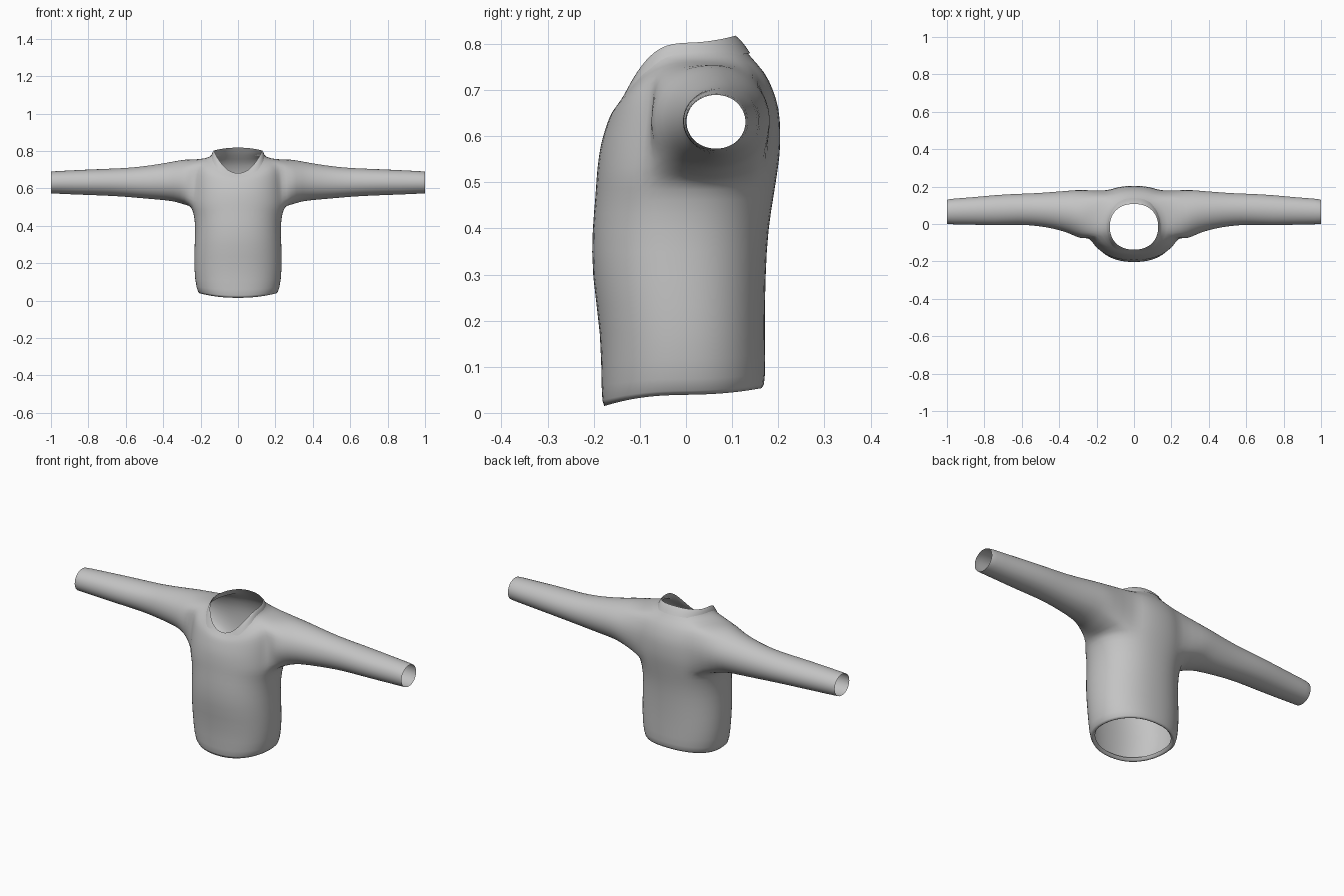
import bpy, bmesh, math

if "Cube" in bpy.data.objects:
    bpy.data.objects.remove(bpy.data.objects["Cube"])

grey = bpy.data.materials.new("grey_cloth")
grey.diffuse_color = (0.55, 0.55, 0.55, 1)
grey.use_nodes = True
grey.node_tree.nodes["Principled BSDF"].inputs["Base Color"].default_value = grey.diffuse_color
N = 32  # columns around the body


def spow(v, p):
    return math.copysign(abs(v) ** p, v)


def body_ring(bm, hw, yf, yb, zf, zs, zb):
    """Oval ring whose height differs at the front, sides and back."""
    cy, ry = (yf + yb) / 2, (yb - yf) / 2
    ring = []
    for j in range(N):
        a = 2 * math.pi * j / N
        c, s = math.cos(a), math.sin(a)
        z = zs + ((zb if s > 0 else zf) - zs) * s * s
        ring.append(bm.verts.new((hw * spow(c, 0.9), cy + ry * spow(s, 0.9), z)))
    return ring


def skin(bm, r0, r1, skip=()):
    n = len(r0)
    for j in range(n):
        if j not in skip:
            k = (j + 1) % n
            bm.faces.new((r0[j], r0[k], r1[k], r1[j]))


def finish(bm, name):
    bmesh.ops.recalc_face_normals(bm, faces=bm.faces)
    me = bpy.data.meshes.new(name)
    bm.to_mesh(me)
    bm.free()
    me.materials.append(grey)
    ob = bpy.data.objects.new(name, me)
    bpy.context.collection.objects.link(ob)
    for p in me.polygons:
        p.use_smooth = True
    sub = ob.modifiers.new("smooth", "SUBSURF")
    sub.levels = sub.render_levels = 1
    return ob


# Body rings from the folded hem to the neck: half width, front y, back y, z front/side/back
RINGS = [
    (.190, -.165, .150, .030, .055, .065),
    (.205, -.180, .167, .003, .030, .046),
    (.224, -.185, .174, .045, .060, .075),
    (.237, -.184, .171, .17, .17, .17),
    (.233, -.206, .173, .30, .30, .30),
    (.228, -.204, .179, .40, .40, .40),
    (.238, -.197, .191, .47, .465, .47),
    (.252, -.195, .197, .51, .505, .51),
    (.252, -.191, .205, .55, .56, .56),
    (.250, -.185, .206, .585, .61, .61),
    (.248, -.176, .203, .615, .66, .66),
    (.240, -.167, .190, .64, .715, .70),
    (.215, -.159, .172, .655, .755, .74),
    (.142, -.150, .138, .665, .765, .773),
    (.130, -.138, .108, .680, .802, .818),
]
ROW0, ROW1 = 7, 12          # armhole rows
COL0, COL1 = -2, 5          # armhole columns on the +x side

bm = bmesh.new()
rings = [body_ring(bm, *r) for r in RINGS]
right_cols = [j % N for j in range(COL0, COL1)]
left_cols = [(N // 2 - 1 - j) % N for j in range(COL0, COL1)]
for i in range(len(rings) - 1):
    hole = right_cols + left_cols if ROW0 <= i < ROW1 else ()
    skin(bm, rings[i], rings[i + 1], hole)

# Sleeve rings: x, front y, back y, bottom z, top z
SLEEVE = [
    (.285, -.085, .186, .510, .757),
    (.34, -.052, .181, .531, .745),
    (.42, -.028, .174, .538, .731),
    (.52, -.010, .166, .547, .716),
    (.62, -.004, .163, .556, .708),
    (.74, -.010, .157, .562, .704),
    (.87, -.004, .143, .566, .698),
    (.985, -.003, .136, .572, .692),
    (1.0, .000, .130, .572, .690),
]
for side in (1, -1):
    def col(j):
        return (j if side == 1 else N // 2 - j) % N
    path = [(ROW0, j) for j in range(COL0, COL1)]
    path += [(i, COL1) for i in range(ROW0, ROW1)]
    path += [(ROW1, j) for j in range(COL1, COL0, -1)]
    path += [(i, COL0) for i in range(ROW1, ROW0, -1)]
    prev = [rings[i][col(j)] for i, j in path]
    angles = [math.atan2((v.co.z - .632) / .125, (v.co.y - .05) / .125) for v in prev]
    # even out the spacing around the sleeve while keeping the alignment
    n = len(angles)
    base = angles[0]
    angles = [(((a - base) % (2 * math.pi)) + 2 * math.pi * k / n) / 2 + base
              for k, a in enumerate(angles)]
    for x, yf, yb, z0, z1 in SLEEVE:
        ring = [bm.verts.new((side * x,
                              (yf + yb) / 2 + (yb - yf) / 2 * math.cos(a),
                              (z0 + z1) / 2 + (z1 - z0) / 2 * math.sin(a)))
                for a in angles]
        skin(bm, prev, ring)
        prev = ring
finish(bm, "jacket_body")

# Folded collar that drops to a point at the chest
bm = bmesh.new()
COLLAR = [
    (.130, -.138, .108, .680, .802, .818),
    (.137, -.151, .121, .655, .795, .808),
    (.146, -.168, .140, .625, .768, .780),
]
crings = [body_ring(bm, *r) for r in COLLAR]
for a, b in zip(crings, crings[1:]):
    skin(bm, a, b)
finish(bm, "collar")
